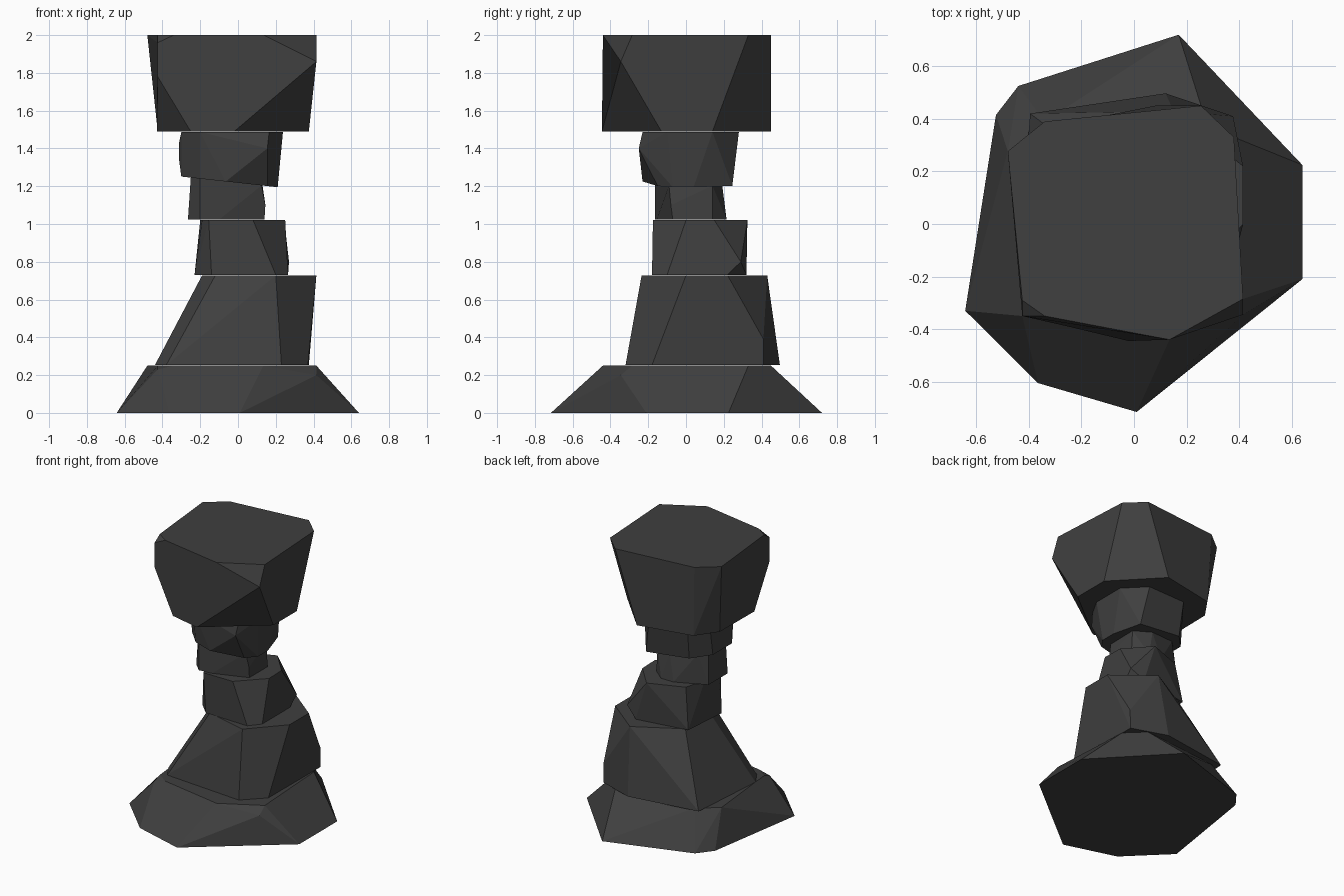
import bpy, bmesh, math
from mathutils import Vector

if "Cube" in bpy.data.objects:
    bpy.data.objects.remove(bpy.data.objects["Cube"])

mat = bpy.data.materials.new("dark_stone")
mat.diffuse_color = (0.05, 0.05, 0.05, 1)
mat.use_nodes = True
mat.node_tree.nodes["Principled BSDF"].inputs["Base Color"].default_value = mat.diffuse_color


def merge_side(bm, loop):
    """Replace the hull faces inside a loop of corners by one broad, slightly hollow face."""
    vs = [min(bm.verts, key=lambda v: (v.co - Vector(p)).length) for p in loop]
    inner = [f for f in bm.faces if all(v in vs for v in f.verts)]
    bmesh.ops.delete(bm, geom=inner, context='FACES')
    bm.faces.new(vs)


def stone(name, low, z0, high, z1, extra=(), tilt0=0.0, tilt1=0.0, broad=None):
    """Faceted stone: convex hull of a lower ring, an upper ring and a few chipped corners.
    tilt0 and tilt1 slope the lower and upper faces along x."""
    bm = bmesh.new()
    pts = [(x, y, z0 + tilt0 * x) for x, y in low]
    pts += [(x, y, z1 + tilt1 * x) for x, y in high]
    for p in pts + list(extra):
        bm.verts.new(p)
    bmesh.ops.convex_hull(bm, input=bm.verts)
    loose = [v for v in bm.verts if not v.link_faces]
    bmesh.ops.delete(bm, geom=loose, context='VERTS')
    if broad:
        merge_side(bm, broad)
    bmesh.ops.recalc_face_normals(bm, faces=bm.faces)
    bmesh.ops.dissolve_limit(bm, angle_limit=math.radians(9), verts=bm.verts, edges=bm.edges)
    me = bpy.data.meshes.new(name)
    bm.to_mesh(me)
    bm.free()
    me.materials.append(mat)
    ob = bpy.data.objects.new(name, me)
    bpy.context.collection.objects.link(ob)
    return ob


# Wide outline shared by the top of the base and the top of the cap
slab = [(-.48, .277), (-.34, .39), (.255, .45), (.38, .33), (.415, -.285),
        (.135, -.44), (-.34, -.35), (-.425, -.29)]

# Spreading base
stone("base_stone",
      [(-.642, -.33), (-.525, .415), (-.44, .525), (.17, .72), (.64, .225),
       (.64, -.21), (.01, -.715), (-.365, -.605)], 0, slab, .25,
      [(.415, -.345, .2), (-.425, -.35, .23), (-.425, -.35, .145)])

# Leaning lower stone
stone("lower_stone",
      [(.23, -.32), (.37, -.18), (.375, .41), (.12, .497), (-.395, .42),
       (-.44, -.17), (-.38, -.27)], .253,
      [(-.12, -.15), (.2, -.235), (.415, 0), (.415, .22), (.15, .43),
       (-.17, .25), (-.19, -.02)], .728,
      [(.377, .41, .39)])

# Middle stone
stone("middle_stone",
      [(-.14, -.17), (.2, -.18), (.265, -.1), (.265, .22), (.18, .32),
       (-.2, .26), (-.23, -.08)], .731,
      [(-.155, -.175), (.08, -.175), (.25, 0), (.245, .15), (.09, .325),
       (-.16, .23), (-.2, .07), (-.19, -.1)], 1.02,
      [(.27, .29, .8)])

# Narrow neck stone with a sloping top
stone("neck_stone",
      [(-.2, -.165), (-.1, -.155), (.14, -.07), (.14, .14), (.05, .215),
       (-.05, .215), (-.265, .12), (-.265, -.1)], 1.023,
      [(-.2, -.165), (.125, -.09), (.13, .14), (0, .19),
       (-.2, .15), (-.25, .1), (-.25, -.1)], 1.218,
      [(.145, -.08, 1.1)], tilt1=-.11)

# Upper stone resting on the slope
stone("upper_stone",
      [(-.3, -.1), (-.2, -.2), (-.065, -.23), (.155, -.15), (.21, -.07), (.21, .04),
       (.15, .245), (-.19, .235), (-.3, .12)], 1.218,
      [(-.3, -.12), (-.2, -.23), (.165, -.23), (.238, -.1), (.238, .14),
       (.1, .28), (-.2, .27), (-.295, .15)], 1.487,
      [(.155, -.25, 1.4), (-.312, -.08, 1.43), (-.312, -.08, 1.34)], tilt0=-.11)

# Large cap stone with one broad front face
chips = [(.415, -.345, 1.86), (-.425, -.35, 1.96), (-.425, -.35, 1.78)]
stone("cap_stone",
      [(-.43, -.17), (-.25, -.39), (-.02, -.445), (.375, -.13), (.375, .14),
       (.08, .45), (-.32, .37), (-.425, .22)], 1.49, slab, 2.0, chips,
      broad=[chips[0], (-.02, -.445, 1.49), (-.25, -.39, 1.49), chips[2],
             chips[1], (-.34, -.35, 2), (.135, -.44, 2)])
